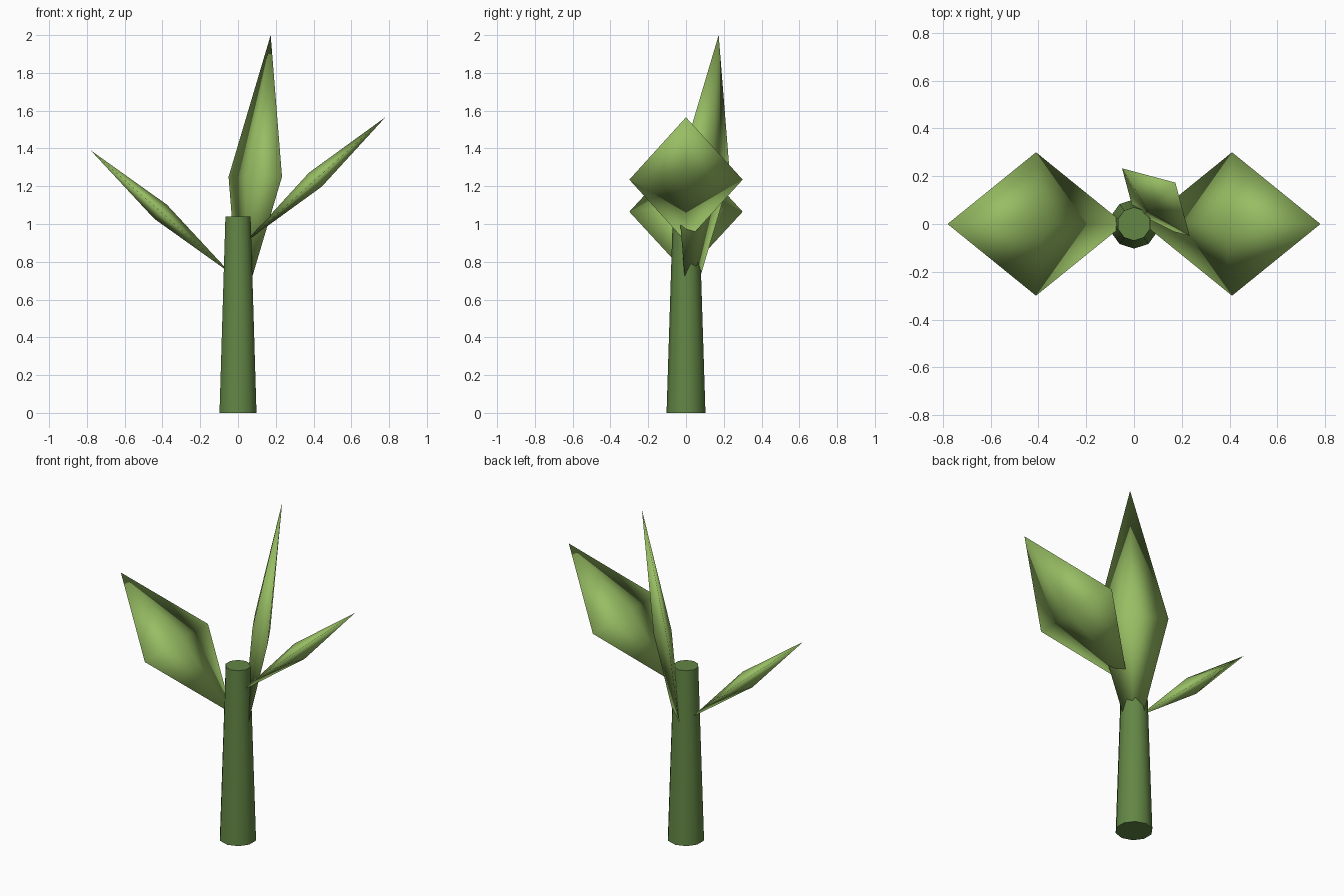
import bpy
import math
from mathutils import Matrix, Vector

cube = bpy.data.objects.get("Cube")
if cube:
    bpy.data.objects.remove(cube, do_unlink=True)


def make_material(name, rgb):
    mat = bpy.data.materials.new(name)
    mat.use_nodes = True
    color = (*rgb, 1.0)
    mat.diffuse_color = color
    mat.node_tree.nodes["Principled BSDF"].inputs["Base Color"].default_value = color
    return mat


stem_green = make_material("stem green", (0.125, 0.24, 0.06))
leaf_green = make_material("leaf green", (0.31, 0.51, 0.125))

# Stem: ten-sided taper, smooth around with crisp caps
bpy.ops.mesh.primitive_cone_add(vertices=10, radius1=0.103, radius2=0.07,
                                depth=1.04, location=(0, 0, 0.52))
stem = bpy.context.object
stem.name = "stem"
stem.data.materials.append(stem_green)
bpy.ops.object.shade_smooth_by_angle(angle=math.radians(50))


def add_leaf(name, base, tip, side, half_width, half_thickness=0.05):
    """Four-sided bipyramid from base to tip, wide along side."""
    base, tip = Vector(base), Vector(tip)
    axis = (tip - base) / 2
    wide = Vector(side).normalized() * half_width
    thick = axis.cross(wide).normalized() * half_thickness
    center = (base + tip) / 2
    ring = [center + wide, center + thick, center - wide, center - thick]
    faces = []
    for i in range(4):
        j = (i + 1) % 4
        faces += [(i, j, 4), (j, i, 5)]
    mesh = bpy.data.meshes.new(name)
    mesh.from_pydata(ring + [base, tip], [], faces)
    # Outward winding
    if mesh.polygons[0].normal.dot(mesh.polygons[0].center - center) < 0:
        mesh.flip_normals()
    mesh.shade_smooth()
    mesh.materials.append(leaf_green)
    leaf = bpy.data.objects.new(name, mesh)
    bpy.context.collection.objects.link(leaf)
    return leaf


# Leaves: two spreading sideways, one tall and upright behind
add_leaf("right_leaf", (-0.04, 0, 0.74), (-0.78, 0, 1.39), (0, 1, 0), 0.30)
add_leaf("left_leaf", (0.04, 0, 0.905), (0.78, 0, 1.565), (0, 1, 0), 0.30)
add_leaf("upright_leaf", (0.01, 0.01, 0.5), (0.173, 0.173, 2.0), (1, -1, 0), 0.20)
